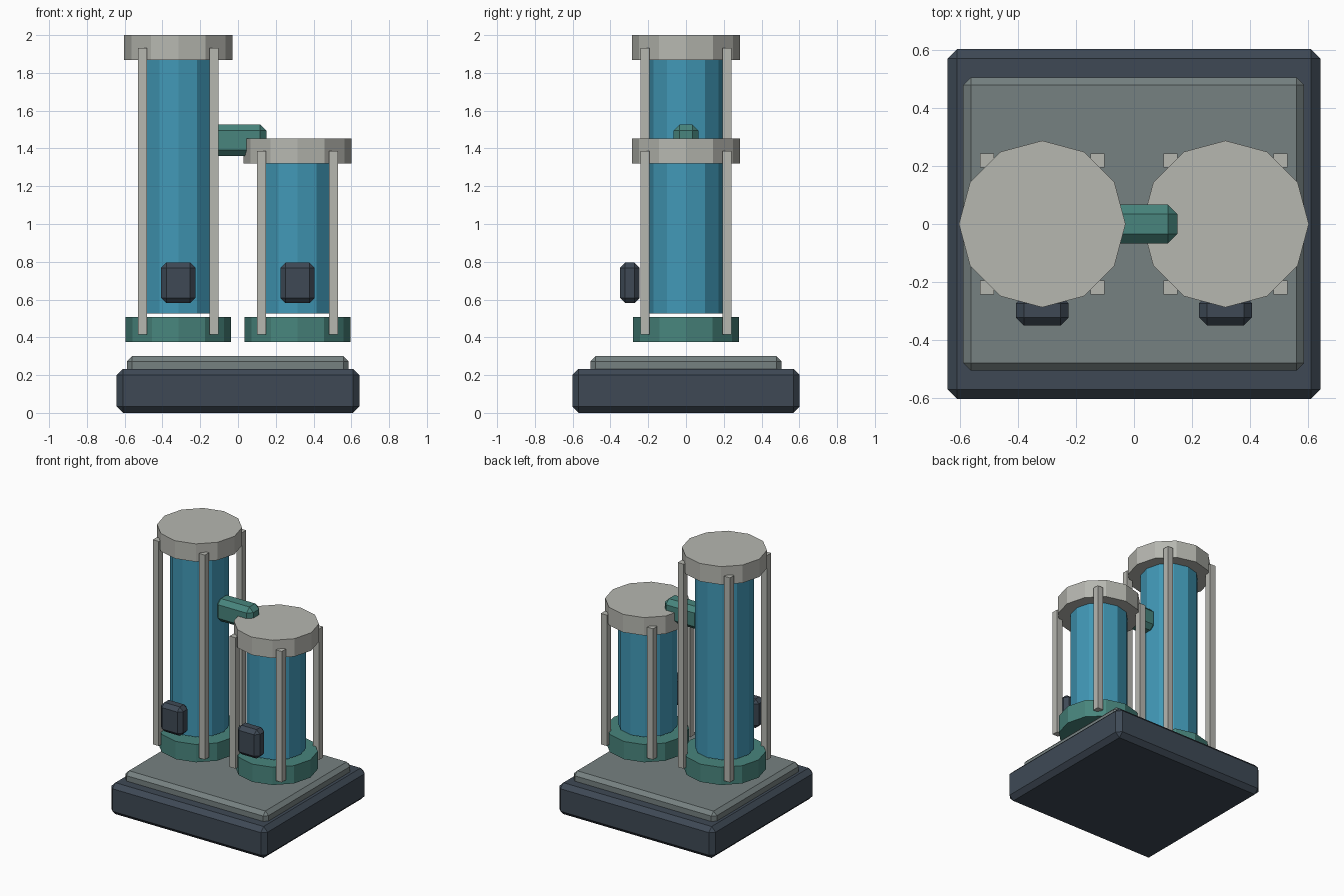
import bpy, bmesh, math
from mathutils import Matrix

if "Cube" in bpy.data.objects:
    bpy.data.objects.remove(bpy.data.objects["Cube"])


def material(name, rgb):
    lin = [(c / 255 / 12.92) if c <= 10 else ((c / 255 + 0.055) / 1.055) ** 2.4 for c in rgb]
    m = bpy.data.materials.new(name)
    m.diffuse_color = (*lin, 1.0)
    m.use_nodes = True
    m.node_tree.nodes["Principled BSDF"].inputs["Base Color"].default_value = m.diffuse_color
    return m


DARK = material("dark slate", (62, 73, 85))
PLATE = material("slate grey", (118, 129, 129))
BLUE = material("tank blue", (65, 152, 182))
GREEN = material("muted green", (72, 133, 125))
PALE = material("pale grey", (182, 183, 176))


def finish(name, bm, mat):
    me = bpy.data.meshes.new(name)
    bm.to_mesh(me)
    bm.free()
    me.materials.append(mat)
    ob = bpy.data.objects.new(name, me)
    bpy.context.collection.objects.link(ob)
    return ob


def box(name, mat, x, y, z, bevel=0.0):
    """Box from (min, max) ranges, with optional chamfered edges."""
    bm = bmesh.new()
    size = [r[1] - r[0] for r in (x, y, z)]
    mid = [(r[0] + r[1]) / 2 for r in (x, y, z)]
    bmesh.ops.create_cube(bm, size=1, matrix=Matrix.Translation(mid) @ Matrix.Diagonal((*size, 1)))
    if bevel:
        bmesh.ops.bevel(bm, geom=bm.edges[:], offset=bevel, segments=1,
                        profile=0.5, affect='EDGES')
    return finish(name, bm, mat)


def drum(name, mat, cx, radius, z0, z1):
    """Twelve-sided upright cylinder."""
    bm = bmesh.new()
    bmesh.ops.create_cone(bm, cap_ends=True, segments=12, radius1=radius, radius2=radius,
                          depth=z1 - z0, matrix=Matrix.Translation((cx, 0, (z0 + z1) / 2)))
    return finish(name, bm, mat)


# Stepped base
box("base", DARK, (-0.642, 0.642), (-0.602, 0.602), (0, 0.233), 0.033)
box("base_plate", PLATE, (-0.588, 0.586), (-0.505, 0.505), (0.17, 0.30), 0.027)

# Two tanks of different heights
for side, cx, top in (("left", -0.316, 2.0), ("right", 0.315, 1.453)):
    drum(side + "_collar", GREEN, cx, 0.28, 0.375, 0.507)
    drum(side + "_tank", BLUE, cx, 0.2, 0.525, top - 0.12)
    drum(side + "_cap", PALE, cx, 0.287, top - 0.133, top)
    # Guard posts at four corners
    for i, (sx, sy) in enumerate(((-1, -1), (1, -1), (1, 1), (-1, 1))):
        px, py, h = cx + sx * 0.19, sy * 0.218, 0.024
        box(f"{side}_post_{i + 1}", PALE, (px - h, px + h), (py - h, py + h),
            (0.414, top - 0.067))
    # Control box at the front
    box(side + "_control_box", DARK, (cx - 0.091, cx + 0.091), (-0.35, -0.245),
        (0.581, 0.796), 0.028)

# Pipe joining the tanks
box("bridge_pipe", GREEN, (-0.15, 0.15), (-0.067, 0.067), (1.36, 1.527), 0.033)
